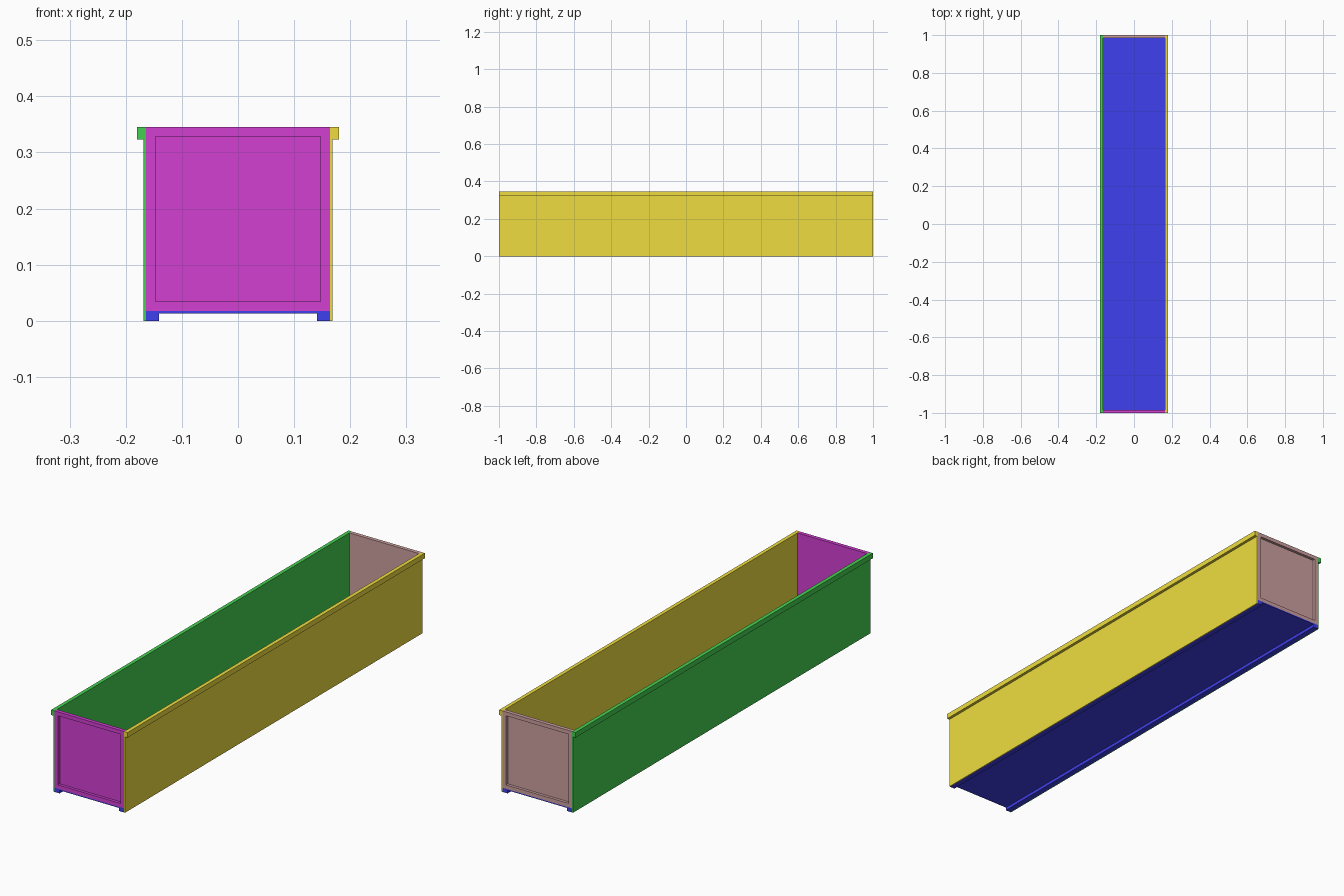
import bpy, bmesh
from mathutils import Vector

if "Cube" in bpy.data.objects:
    bpy.data.objects.remove(bpy.data.objects["Cube"])

HALF_LEN = 1.0
INNER, WALL, LIP = 0.164, 0.168, 0.180     # x of inner face, outer skin, lip edge
TOP, LIP_Z = 0.345, 0.323
FLOOR_Z, FLOOR_UNDER = 0.0175, 0.013
FRAME, THICK, RECESS = 0.0235, 0.016, 0.012


def finish(bm, name, color):
    bmesh.ops.recalc_face_normals(bm, faces=bm.faces)
    mesh = bpy.data.meshes.new(name)
    bm.to_mesh(mesh)
    bm.free()
    obj = bpy.data.objects.new(name, mesh)
    bpy.context.collection.objects.link(obj)
    mat = bpy.data.materials.new(name + "_paint")
    mat.diffuse_color = (*color, 1)
    mat.use_nodes = True
    mat.node_tree.nodes["Principled BSDF"].inputs["Base Color"].default_value = mat.diffuse_color
    mesh.materials.append(mat)
    return obj


def extrude_profile(name, profile, color):
    """Sweep an x-z outline along the full length in y."""
    bm = bmesh.new()
    face = bm.faces.new([bm.verts.new((x, -HALF_LEN, z)) for x, z in profile])
    ext = bmesh.ops.extrude_face_region(bm, geom=[face])["geom"]
    bmesh.ops.translate(bm, vec=(0, 2 * HALF_LEN, 0),
                        verts=[v for v in ext if isinstance(v, bmesh.types.BMVert)])
    return finish(bm, name, color)


def end_panel(name, side, color):
    """Framed end board with a recessed outer face."""
    bm = bmesh.new()
    bmesh.ops.create_cube(bm, size=1)
    bmesh.ops.scale(bm, vec=(2 * INNER, THICK, TOP - FLOOR_Z), verts=bm.verts)
    bmesh.ops.translate(bm, verts=bm.verts,
                        vec=(0, side * (HALF_LEN - THICK / 2), (TOP + FLOOR_Z) / 2))
    bm.normal_update()
    outer = max(bm.faces, key=lambda f: f.normal.y * side)
    bmesh.ops.inset_region(bm, faces=[outer], thickness=FRAME)
    ext = bmesh.ops.extrude_face_region(bm, geom=[outer])["geom"]
    bmesh.ops.delete(bm, geom=[outer], context='FACES_ONLY')
    bmesh.ops.translate(bm, vec=Vector((0, -side * RECESS, 0)),
                        verts=[v for v in ext if isinstance(v, bmesh.types.BMVert)])
    return finish(bm, name, color)


# Floor plate with a runner along each long edge
runner = INNER - FRAME
half = [(INNER, FLOOR_Z), (INNER, 0), (runner, 0), (runner, FLOOR_UNDER)]
extrude_profile("floor", half + [(-x, z) for x, z in reversed(half)], (0.05, 0.05, 0.86))

# Long side walls with an outward top lip
wall = [(INNER, 0), (WALL, 0), (WALL, LIP_Z), (LIP, LIP_Z), (LIP, TOP), (INNER, TOP)]
extrude_profile("right_wall", wall, (0.86, 0.72, 0.05))
extrude_profile("left_wall", [(-x, z) for x, z in wall], (0.06, 0.63, 0.08))

# Framed end boards
end_panel("front_end", -1, (0.65, 0.05, 0.65))
end_panel("back_end", 1, (0.61, 0.35, 0.35))
